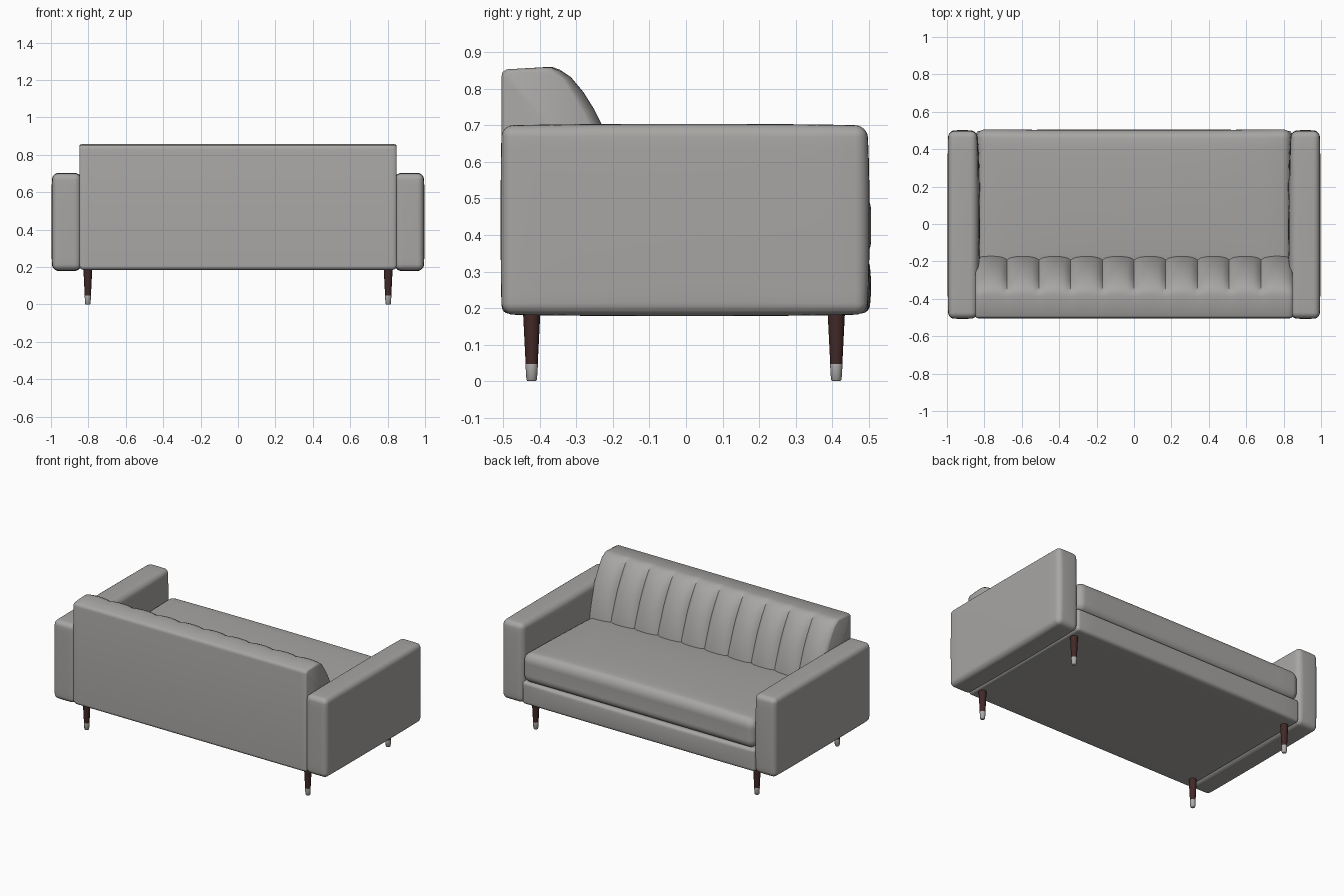
import bpy, bmesh, math
from mathutils import Vector

cube = bpy.data.objects.get("Cube")
if cube:
    bpy.data.objects.remove(cube, do_unlink=True)


def material(name, rgb, roughness=0.8):
    m = bpy.data.materials.new(name)
    m.use_nodes = True
    m.diffuse_color = (*rgb, 1)
    bsdf = m.node_tree.nodes["Principled BSDF"]
    bsdf.inputs["Base Color"].default_value = (*rgb, 1)
    bsdf.inputs["Roughness"].default_value = roughness
    return m


FABRIC = material("grey fabric", (0.39, 0.38, 0.368))
WOOD = material("dark wood", (0.055, 0.022, 0.02))
METAL = material("pale metal", (0.42, 0.41, 0.40))


def finish(name, bm, mat, angle=40):
    bmesh.ops.recalc_face_normals(bm, faces=bm.faces)
    mesh = bpy.data.meshes.new(name)
    bm.to_mesh(mesh)
    bm.free()
    mesh.materials.append(mat)
    ob = bpy.data.objects.new(name, mesh)
    bpy.context.collection.objects.link(ob)
    bpy.ops.object.select_all(action="DESELECT")
    ob.select_set(True)
    bpy.context.view_layer.objects.active = ob
    bpy.ops.object.shade_smooth_by_angle(angle=math.radians(angle))


def padded_box(name, lo, hi, radius, bulge_lo, bulge_hi, tilt=0):
    """Rounded box whose faces swell outward per axis; tilt slopes the top along y."""
    lo, hi = Vector(lo), Vector(hi)
    centre, half = (lo + hi) / 2, (hi - lo) / 2
    bm = bmesh.new()
    bmesh.ops.create_cube(bm, size=2)
    bmesh.ops.subdivide_edges(bm, edges=bm.edges, cuts=23, use_grid_fill=True)
    split = 2 / 3
    for v in bm.verts:
        inner, extra = Vector(), Vector()
        for i in range(3):
            t, side = abs(v.co[i]), math.copysign(1, v.co[i])
            inner[i] = side * (half[i] - radius) * min(t / split, 1)
            extra[i] = side * max(0, (t - split) / (1 - split))
        p = inner + extra.normalized() * radius
        n = [p[i] / half[i] for i in range(3)]
        for i in range(3):
            swell = bulge_hi[i] if n[i] > 0 else bulge_lo[i]
            fall = math.prod(max(0, 1 - n[j] ** 2) for j in range(3) if j != i)
            p[i] += n[i] * abs(n[i]) * swell * math.sqrt(fall)
        p.z += tilt * n[1] * (n[2] + 1) / 2
        v.co = centre + p
    finish(name, bm, FABRIC, 60)


# Arms, softly padded on the inner side
for side, label in ((1, "left"), (-1, "right")):
    xs = sorted((side * 0.842, side * 0.992))
    lo_x, hi_x = (0.02, 0.006) if side > 0 else (0.006, 0.02)
    padded_box(label + "_arm", (xs[0], -0.503, 0.184), (xs[1], 0.493, 0.698), 0.03,
               (lo_x, 0.004, 0.006), (hi_x, 0.009, 0.006))

# Seat frame and cushion
padded_box("seat_base", (-0.846, -0.504, 0.185), (0.846, 0.496, 0.335), 0.02,
           (0, 0, 0), (0, 0.01, -0.01))
padded_box("seat_cushion", (-0.843, -0.25, 0.33), (0.843, 0.508, 0.508), 0.05,
           (0, 0, -0.004), (0, -0.006, 0.022), 0.013)

# Backrest: side profile (y, z, channel depth) swept across the width
PROFILE = [(-0.505, 0.205, 0), (-0.505, 0.83, 0), (-0.502, 0.845, 0),
           (-0.49, 0.853, 0), (-0.385, 0.859, 0.1), (-0.365, 0.859, 0.3), (-0.345, 0.852, 0.6),
           (-0.315, 0.832, 0.9), (-0.28, 0.79, 1.2), (-0.25, 0.742, 1.3), (-0.222, 0.685, 1.3),
           (-0.196, 0.61, 1.2), (-0.178, 0.54, 0.9), (-0.168, 0.48, 0.7), (-0.16, 0.4, 0.7),
           (-0.16, 0.205, 0)]
CHANNELS, STEPS, HALF_WIDTH, DEPTH = 10, 10, 0.848, 0.027

# Columns: position, place within the channel, and outline inset for the soft ends
total = CHANNELS * STEPS
columns = [(HALF_WIDTH * (2 * c / total - 1), 2 * (c % STEPS) / STEPS - 1, 0)
           for c in range(1, total)]
soft = [(HALF_WIDTH - 0.004, 0.95, 0.004), (HALF_WIDTH, 1, 0.01)]
columns = [(-x, u, i) for x, u, i in reversed(soft)] + columns + soft

bm = bmesh.new()
rings = []
for x, u, inset in columns:
    dip = DEPTH * (1 - math.sqrt(1 - u * u * 0.98))
    ring = []
    for y, z, w in PROFILE:
        y2 = y - dip * w + (inset if y < -0.48 else 0)
        z2 = z - 0.35 * dip * w - (inset if z > 0.84 else 0)
        ring.append(bm.verts.new((x, y2, z2)))
    rings.append(ring)
count = len(PROFILE)
for a, b in zip(rings, rings[1:]):
    for i in range(count):
        j = (i + 1) % count
        bm.faces.new((a[i], a[j], b[j], b[i]))
bm.faces.new(rings[0])
bm.faces.new(rings[-1])
finish("channelled_backrest", bm, FABRIC, 52)


# Tapered legs with metal tips
def lathe(name, profile, x, y, mat):
    bm = bmesh.new()
    n = 20
    rings = [[bm.verts.new((x + r * math.cos(k * math.tau / n),
                            y + r * math.sin(k * math.tau / n), z)) for k in range(n)]
             for r, z in profile]
    for a, b in zip(rings, rings[1:]):
        for k in range(n):
            m = (k + 1) % n
            bm.faces.new((a[k], a[m], b[m], b[k]))
    bm.faces.new(rings[0])
    bm.faces.new(rings[-1])
    finish(name, bm, mat, 50)


for x, side in ((0.803, "left"), (-0.803, "right")):
    for y, end in ((-0.422, "back"), (0.411, "front")):
        lathe(f"{end}_{side}_leg", [(0.0165, 0.046), (0.024, 0.195)], x, y, WOOD)
        lathe(f"{end}_{side}_leg_tip",
              [(0.011, 0), (0.0145, 0.004), (0.017, 0.044), (0.0165, 0.047)], x, y, METAL)
